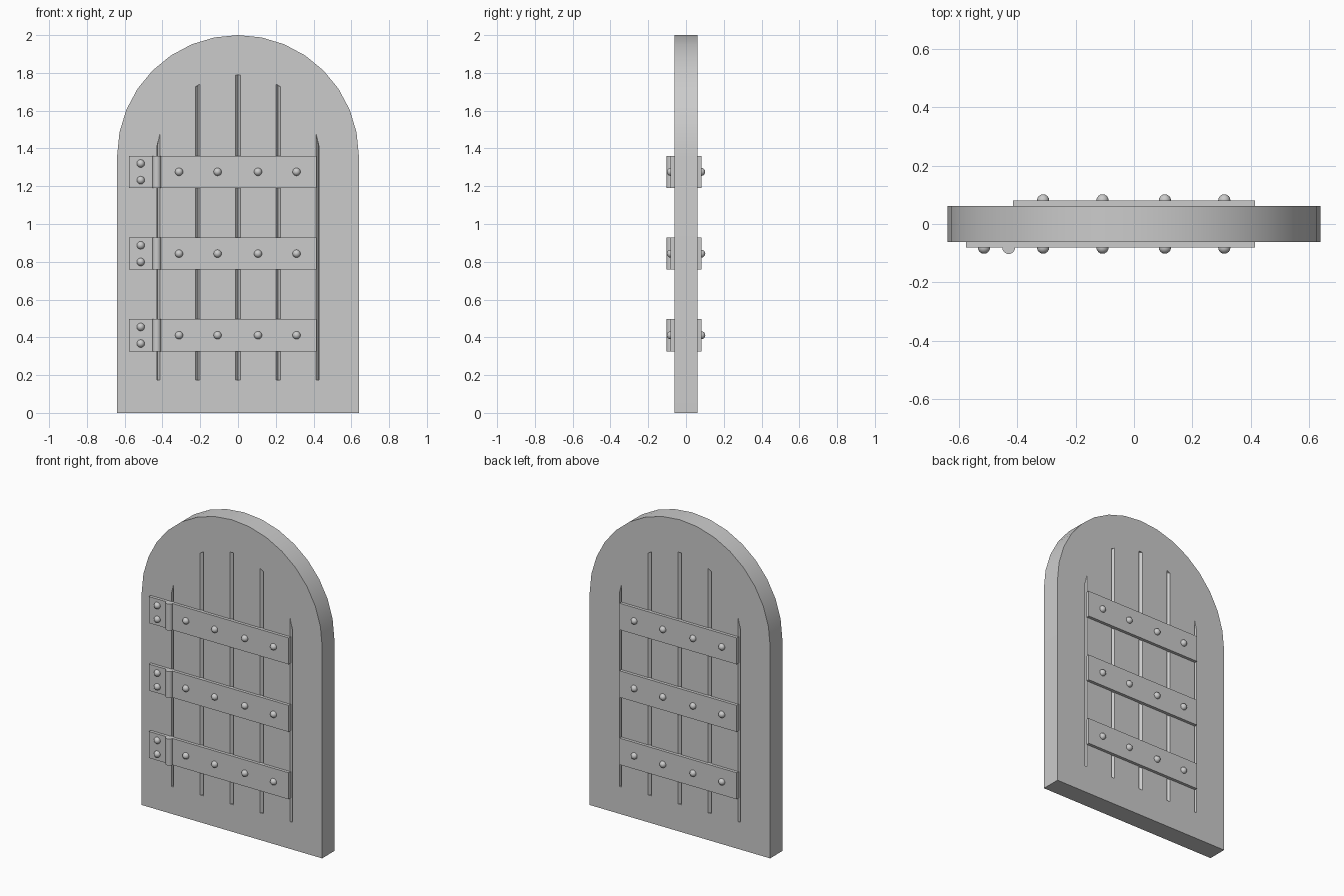
import bpy, bmesh
from math import sin, cos, pi, sqrt
from mathutils import Matrix

if "Cube" in bpy.data.objects:
    bpy.data.objects.remove(bpy.data.objects["Cube"])

HALF_T = 0.062      # half thickness of the door
FACE = 0.081        # outer face of the iron straps
SPRING = 1.36       # height where the arch begins
R_IN = 0.43         # radius of the planked area


def finish(bm, name, smooth=True):
    bmesh.ops.recalc_face_normals(bm, faces=bm.faces)
    mesh = bpy.data.meshes.new(name)
    bm.to_mesh(mesh)
    bm.free()
    ob = bpy.data.objects.new(name, mesh)
    bpy.context.collection.objects.link(ob)
    if smooth:
        bpy.ops.object.select_all(action='DESELECT')
        ob.select_set(True)
        bpy.context.view_layer.objects.active = ob
        bpy.ops.object.shade_smooth_by_angle(angle=pi / 6)
    return ob


def prism(bm, bottom, top):
    # closed solid between two matching rings of points
    a = [bm.verts.new(p) for p in bottom]
    b = [bm.verts.new(p) for p in top]
    bm.faces.new(a)
    bm.faces.new(b)
    n = len(a)
    for i in range(n):
        bm.faces.new((a[i], a[(i + 1) % n], b[(i + 1) % n], b[i]))


def box(name, x0, x1, y0, y1, z0, z1):
    bm = bmesh.new()
    ring = [(x0, y0), (x1, y0), (x1, y1), (x0, y1)]
    prism(bm, [(x, y, z0) for x, y in ring], [(x, y, z1) for x, y in ring])
    return finish(bm, name, False)


def rivet(name, x, z, side):
    # domed head: sphere with its inner half cut away
    bm = bmesh.new()
    bmesh.ops.create_uvsphere(bm, u_segments=16, v_segments=10, radius=0.021)
    geom = bm.verts[:] + bm.edges[:] + bm.faces[:]
    bmesh.ops.bisect_plane(bm, geom=geom, plane_co=(0, -side * 0.004, 0),
                           plane_no=(0, -side, 0), clear_outer=True)
    bmesh.ops.translate(bm, verts=bm.verts, vec=(x, side * FACE, z))
    finish(bm, name)


# arched door slab
bm = bmesh.new()
outline = [(-0.64, 0), (0.64, 0)]
outline += [(0.64 * cos(pi * i / 16), SPRING + 0.64 * sin(pi * i / 16)) for i in range(17)]
prism(bm, [(x, -HALF_T, z) for x, z in outline], [(x, HALF_T, z) for x, z in outline])
door = finish(bm, "door", False)

# plank grooves on both faces, ending under the inner arch
bm = bmesh.new()
for side in (-1, 1):
    out, face, deep = side * 0.08, side * HALF_T, side * (HALF_T - 0.015)
    for xc in (-0.426, -0.213, 0, 0.213, 0.426):
        ring = [(xc - 0.012, out), (xc - 0.012, face), (xc, deep),
                (xc + 0.012, face), (xc + 0.012, out)]
        ring = [(max(-R_IN, min(R_IN, x)), y) for x, y in ring]
        prism(bm, [(x, y, 0.175) for x, y in ring],
              [(x, y, SPRING + sqrt(max(R_IN ** 2 - x * x, 0.0025))) for x, y in ring])
cutter = finish(bm, "groove_cutter", False)
cutter.hide_render = True
mod = door.modifiers.new("grooves", 'BOOLEAN')
mod.operation = 'DIFFERENCE'
mod.solver = 'EXACT'
mod.object = cutter
bpy.context.view_layer.objects.active = door
bpy.ops.object.modifier_apply(modifier=mod.name)
bpy.data.objects.remove(cutter)
door.select_set(True)
bpy.ops.object.shade_smooth_by_angle(angle=pi / 9)

# iron straps, hinges and rivets
for row, zc in enumerate((0.411, 0.843, 1.276), 1):
    z0, z1 = zc - 0.085, zc + 0.085
    box(f"front_strap_{row}", -0.43, 0.416, -FACE, -HALF_T + 0.005, z0, z1)
    box(f"back_strap_{row}", -0.416, 0.416, HALF_T - 0.005, FACE, z0, z1)
    box(f"hinge_plate_{row}", -0.576, -0.43, -FACE, -HALF_T + 0.005, z0, z1)

    # hinge knuckle
    bm = bmesh.new()
    bmesh.ops.create_cone(bm, cap_ends=True, segments=20, radius1=0.022, radius2=0.022,
                          depth=0.17, matrix=Matrix.Translation((-0.43, -FACE, zc)))
    finish(bm, f"hinge_knuckle_{row}")

    for i, x in enumerate((-0.312, -0.108, 0.106, 0.31), 1):
        rivet(f"front_rivet_{row}_{i}", x, zc, -1)
        rivet(f"back_rivet_{row}_{i}", x, zc, 1)
    for label, dz in (("lower", -0.044), ("upper", 0.044)):
        rivet(f"hinge_rivet_{row}_{label}", -0.515, zc + dz, -1)
